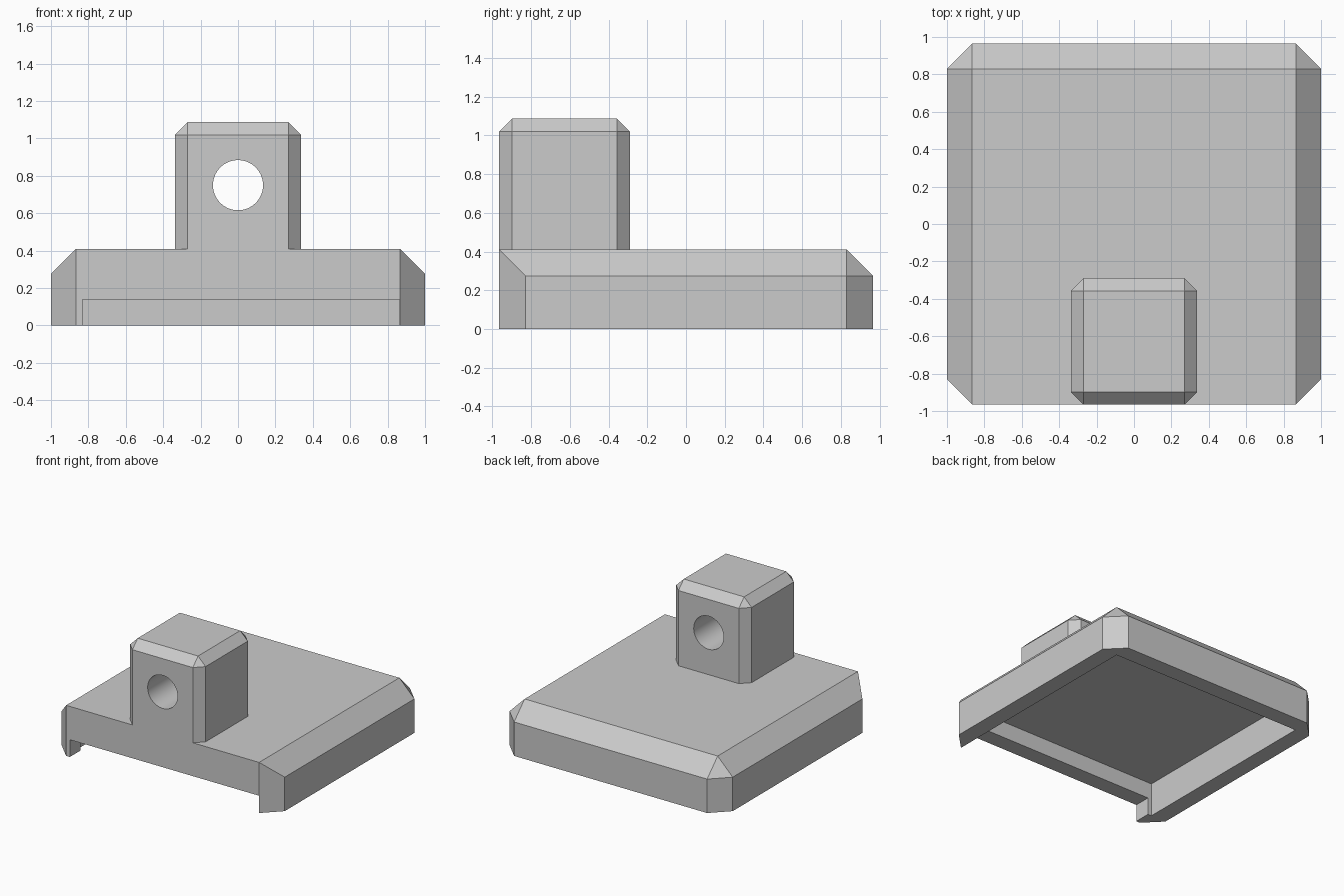
import bpy
import bmesh
import math
from mathutils import Matrix

if "Cube" in bpy.data.objects:
    bpy.data.objects.remove(bpy.data.objects["Cube"], do_unlink=True)

HALF_X, HALF_Y = 1.0, 0.965
BASE_TOP, TOWER_TOP = 0.41, 1.087
WALL = 0.135           # base chamfer and wall thickness
SMALL = WALL / 2       # tower chamfer

grey = bpy.data.materials.new("plain_grey")
grey.use_nodes = True
grey.diffuse_color = (0.6, 0.6, 0.6, 1)
grey.node_tree.nodes["Principled BSDF"].inputs["Base Color"].default_value = (0.6, 0.6, 0.6, 1)


def finish(name, bm):
    bmesh.ops.recalc_face_normals(bm, faces=bm.faces)
    mesh = bpy.data.meshes.new(name)
    bm.to_mesh(mesh)
    bm.free()
    mesh.materials.append(grey)
    obj = bpy.data.objects.new(name, mesh)
    bpy.context.collection.objects.link(obj)
    return obj


def block(name, low, high, chamfer=0, rule=None):
    """Box between two corners, chamfered on the edges the rule picks."""
    bm = bmesh.new()
    bmesh.ops.create_cube(bm, size=1)
    for v in bm.verts:
        v.co = [b if c > 0 else a for a, b, c in zip(low, high, v.co)]
    if chamfer:
        edges = [e for e in bm.edges if rule(e)]
        bmesh.ops.bevel(bm, geom=edges, offset=chamfer, offset_type='OFFSET',
                        segments=1, profile=0.5, affect='EDGES')
    return finish(name, bm)


def is_upright(e):
    return abs(e.verts[0].co.z - e.verts[1].co.z) > 0.01


def is_top(e):
    return min(v.co.z for v in e.verts) > 0.3 and not is_upright(e)


def is_front(e):
    return max(v.co.y for v in e.verts) < -0.9


def combine(target, other, operation):
    mod = target.modifiers.new(operation.title(), 'BOOLEAN')
    mod.operation = operation
    mod.solver = 'EXACT'
    mod.object = other
    bpy.context.view_layer.objects.active = target
    bpy.ops.object.modifier_apply(modifier=mod.name)
    bpy.data.objects.remove(other, do_unlink=True)


# Base plate, chamfered everywhere but along the front top edge
body = block("base_with_tower", (-HALF_X, -HALF_Y, 0), (HALF_X, HALF_Y, BASE_TOP), WALL,
             lambda e: is_upright(e) or (is_top(e) and not is_front(e)))

# Tower flush with the front, sunk a little into the base
tower = block("tower", (-0.338, -HALF_Y, 0.35), (0.338, -0.29, TOWER_TOP), SMALL,
              lambda e: is_upright(e) or (is_top(e) and max(v.co.z for v in e.verts) > 1))
combine(body, tower, 'UNION')

# Hollow underside and the opening below the front wall
inner_x, inner_y = HALF_X - WALL, HALF_Y - WALL
combine(body, block("recess_cutter", (-inner_x, -inner_y, -0.1),
                    (inner_x, inner_y, 0.272)), 'DIFFERENCE')
combine(body, block("front_notch_cutter", (-0.832, -1.1, -0.1),
                    (inner_x - 0.001, -0.7, 0.14)), 'DIFFERENCE')

# Round hole through the tower
bm = bmesh.new()
bmesh.ops.create_cone(bm, cap_ends=True, segments=64, radius1=0.134, radius2=0.134, depth=1.2,
                      matrix=Matrix.Translation((0, -0.63, 0.75)) @ Matrix.Rotation(math.pi / 2, 4, 'X'))
combine(body, finish("hole_cutter", bm), 'DIFFERENCE')

# Sharp chamfers, smooth hole
bpy.ops.object.select_all(action='DESELECT')
body.select_set(True)
bpy.context.view_layer.objects.active = body
bpy.ops.object.shade_smooth_by_angle(angle=math.radians(20))
